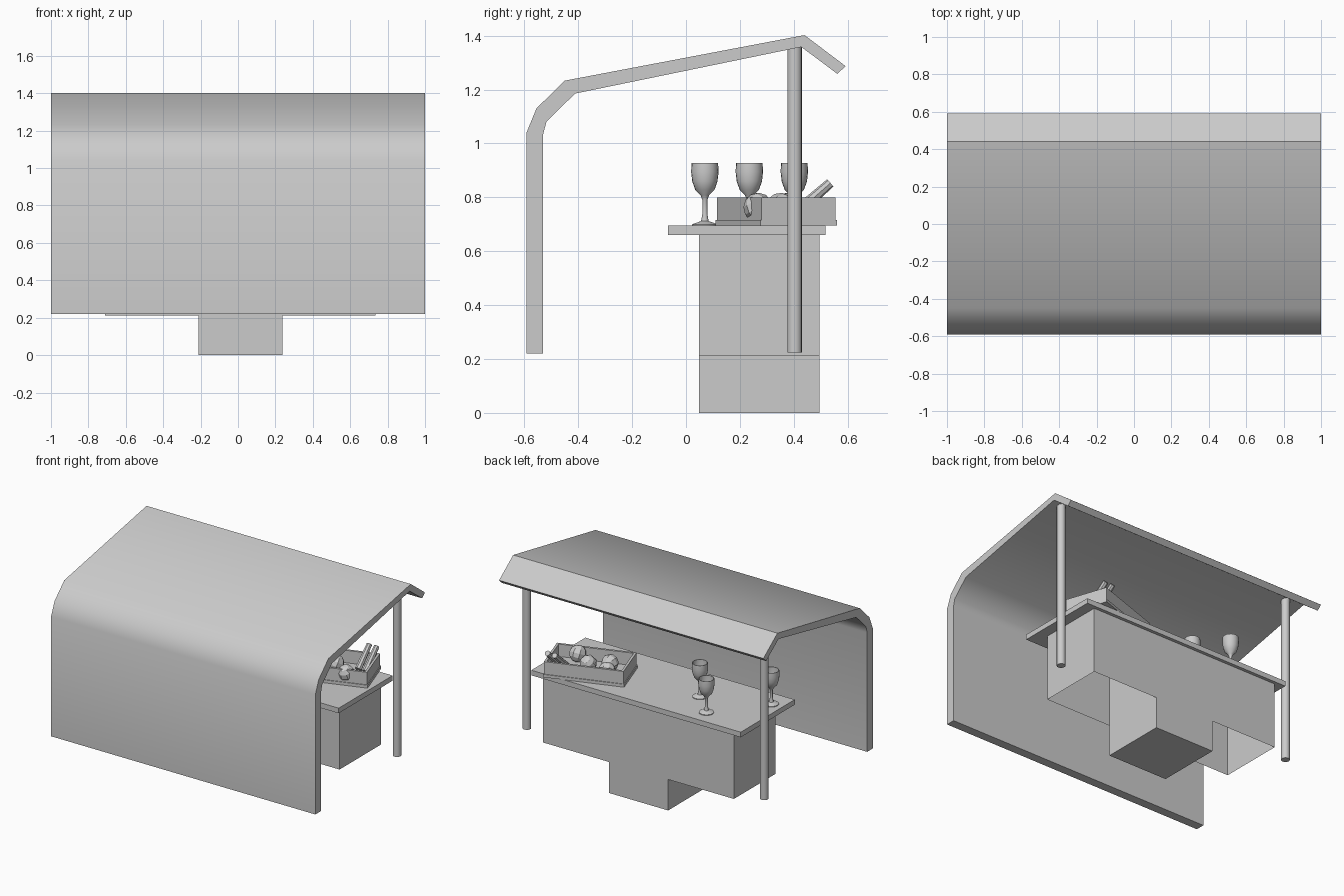
import bpy, bmesh, math
from mathutils import Vector, Matrix

if "Cube" in bpy.data.objects:
    bpy.data.objects.remove(bpy.data.objects["Cube"])


def finish(name, bm, smooth=None, fix=True):
    if fix:
        bmesh.ops.recalc_face_normals(bm, faces=bm.faces[:])
    me = bpy.data.meshes.new(name)
    bm.to_mesh(me)
    bm.free()
    ob = bpy.data.objects.new(name, me)
    bpy.context.collection.objects.link(ob)
    if smooth:
        bpy.ops.object.select_all(action='DESELECT')
        ob.select_set(True)
        bpy.context.view_layer.objects.active = ob
        bpy.ops.object.shade_smooth_by_angle(angle=math.radians(smooth))
    return ob


def box(name, x, y, z, open_bottom=False, mat=None):
    bm = bmesh.new()
    size = [b - a for a, b in (x, y, z)]
    mid = [(a + b) / 2 for a, b in (x, y, z)]
    bmesh.ops.create_cube(bm, size=1, matrix=Matrix.Translation(mid) @ Matrix.Diagonal((*size, 1)))
    if open_bottom:
        low = [f for f in bm.faces if f.normal.z < -0.9]
        bmesh.ops.delete(bm, geom=low, context='FACES_ONLY')
    ob = finish(name, bm, fix=not open_bottom)
    if mat:
        ob.matrix_world = mat
    return ob


def rod(name, p, q, r1, r2, sides, smooth=40):
    p, q = Vector(p), Vector(q)
    d = q - p
    m = Matrix.Translation((p + q) / 2) @ d.to_track_quat('Z', 'Y').to_matrix().to_4x4()
    bm = bmesh.new()
    bmesh.ops.create_cone(bm, cap_ends=True, segments=sides, radius1=r1, radius2=r2,
                          depth=d.length, matrix=m)
    return finish(name, bm, smooth)


# Canopy: bent sheet profile in y, z extruded along x
profile = [(-.592, .22), (-.592, 1.04), (-.555, 1.13), (-.45, 1.233), (.44, 1.402), (.592, 1.287),
           (.562, 1.258), (.428, 1.358), (-.412, 1.185), (-.518, 1.08), (-.53, 1.035), (-.53, .22)]
bm = bmesh.new()
face = bm.faces.new([bm.verts.new((-1, y, z)) for y, z in profile])
ext = bmesh.ops.extrude_face_region(bm, geom=[face], use_keep_orig=True)
bmesh.ops.translate(bm, vec=(2, 0, 0),
                    verts=[v for v in ext['geom'] if isinstance(v, bmesh.types.BMVert)])
finish('canopy', bm, 35)

# Posts
for side, x in (('left', -.875), ('right', .922)):
    rod(f'{side}_post', (x, .403, .225), (x, .403, 1.37), .027, .027, 16)

# Counter: plinth, hollow cabinet and table top
box('plinth', (-.212, .237), (.048, .496), (0, .66))
box('cabinet', (-.71, .735), (.048, .496), (.212, .66), open_bottom=True)
box('table_top', (-.777, .808), (-.066, .518), (.66, .695))

# Crate, turned on the table
M = Matrix.Translation((.49, .335, 0)) @ Matrix.Rotation(math.radians(18.7), 4, 'Z')
L, W, t = .2575, .145, .016
box('crate_floor', (-L - .005, L + .005), (-W - .005, W + .005), (.695, .715), mat=M)
for s, n in ((-1, 'a'), (1, 'b')):
    ys = sorted((s * W, s * (W - t)))
    xs = sorted((s * L, s * (L - t)))
    box(f'crate_long_side_{n}', (-L, L), ys, (.712, .80), mat=M)
    box(f'crate_short_side_{n}', xs, (-W + t, W - t), (.712, .80), mat=M)

# Fruit: faceted balls
for i, (x, y) in enumerate([(.63, .268), (.39, .264), (.495, .35), (.34, .37)]):
    bm = bmesh.new()
    bmesh.ops.create_uvsphere(bm, u_segments=8, v_segments=6, radius=.055,
                              matrix=Matrix.Translation((x, y, .762)) @ Matrix.Rotation(.5 + i, 4, 'X'))
    finish(f'fruit_{i}', bm)

# Leaning loaves
for i, x in enumerate((.63, .685)):
    rod(f'loaf_{i}', (x, .40, .735), (x - .01, .535, .853), .022, .018, 8, 30)

# Glasses: lathed profile
glass = [(0, .695), (.047, .695), (.047, .70), (.014, .712), (.009, .74), (.009, .79), (.016, .808),
         (.036, .828), (.047, .86), (.051, .895), (.049, .928), (.045, .928), (.045, .89),
         (.041, .862), (.03, .835), (0, .82)]
for i, (x, y) in enumerate([(-.695, .07), (-.27, .235), (-.436, .402)]):
    bm = bmesh.new()
    vs = [bm.verts.new((x + r, y, z)) for r, z in glass]
    es = [bm.edges.new(p) for p in zip(vs, vs[1:])]
    bmesh.ops.spin(bm, geom=vs + es, cent=(x, y, 0), axis=(0, 0, 1), angle=math.tau,
                   steps=20, use_duplicate=False)
    bmesh.ops.remove_doubles(bm, verts=bm.verts[:], dist=.0005)
    finish(f'glass_{i}', bm, 45)
